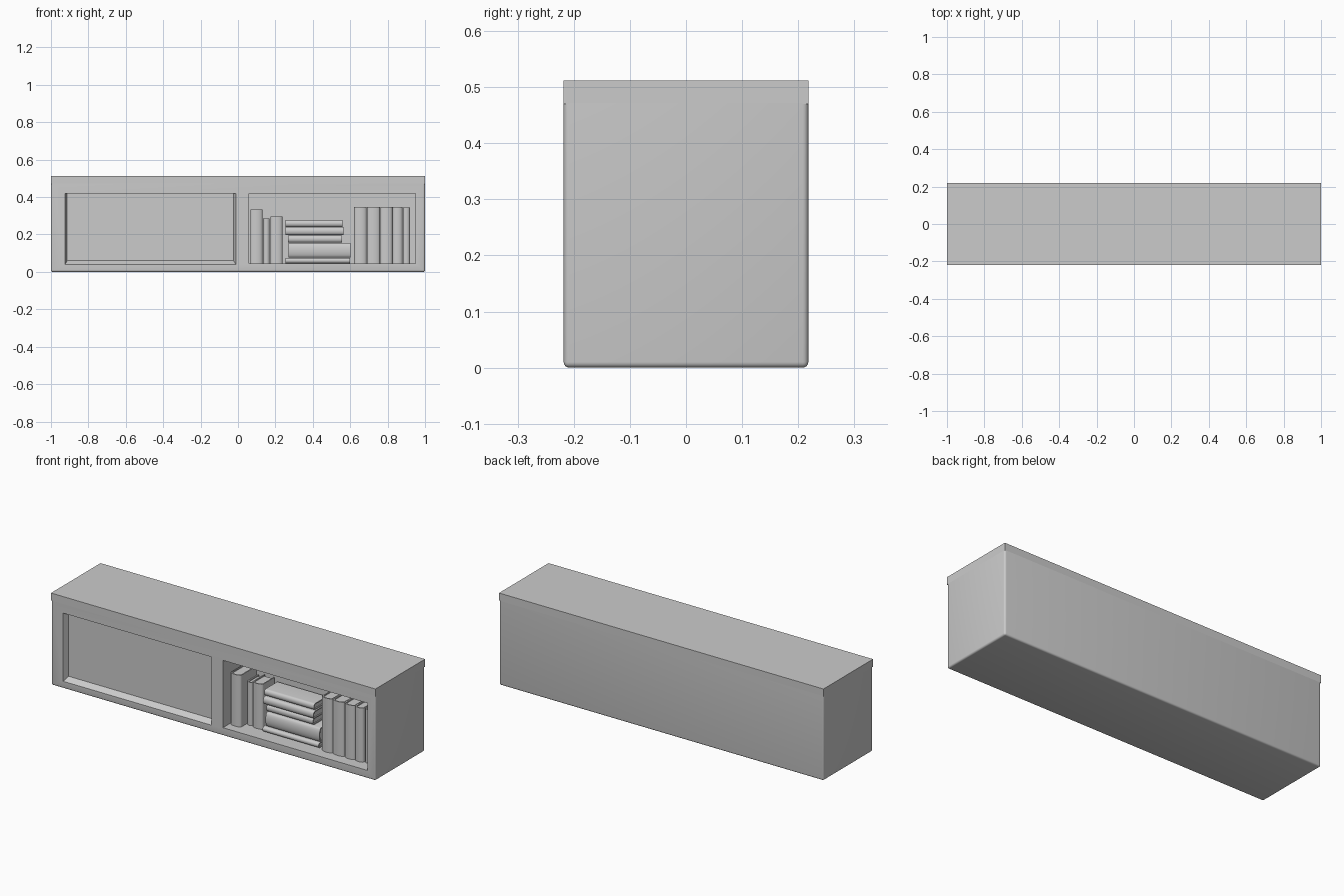
import bpy, bmesh, math
from mathutils import Vector

if "Cube" in bpy.data.objects:
    bpy.data.objects.remove(bpy.data.objects["Cube"])

FRONT, BACK = -0.218, 0.218


def new_object(name, bm):
    bmesh.ops.recalc_face_normals(bm, faces=bm.faces)
    mesh = bpy.data.meshes.new(name)
    bm.to_mesh(mesh)
    bm.free()
    obj = bpy.data.objects.new(name, mesh)
    bpy.context.collection.objects.link(obj)
    return obj


def activate(obj):
    bpy.ops.object.select_all(action='DESELECT')
    obj.select_set(True)
    bpy.context.view_layer.objects.active = obj


def smooth(obj):
    activate(obj)
    bpy.ops.object.shade_smooth_by_angle(angle=math.radians(35))


def box_bmesh(lo, hi):
    bm = bmesh.new()
    bmesh.ops.create_cube(bm, size=1)
    lo, hi = Vector(lo), Vector(hi)
    for v in bm.verts:
        v.co = (lo + hi) / 2 + v.co * (hi - lo)
    return bm


def cut_recess(obj, x0, x1, z0, z1, depth, side=0.0, sill=0.0):
    """Cut a rectangular recess whose back face can be smaller than its mouth."""
    bm = box_bmesh((x0, FRONT, z0), (x1, FRONT + depth, z1))
    cx = (x0 + x1) / 2
    for v in bm.verts:
        if v.co.y > FRONT + depth / 2:
            v.co.x += side if v.co.x < cx else -side
            v.co.z += sill if v.co.z < (z0 + z1) / 2 else 0
        else:
            v.co.y -= 0.05  # straight lead-in in front of the case
    # keep the mouth size exact on the front plane
    bmesh.ops.bisect_plane(bm, geom=bm.verts[:] + bm.edges[:] + bm.faces[:],
                           plane_co=(0, FRONT, 0), plane_no=(0, 1, 0))
    for v in bm.verts:
        if v.co.y < FRONT + depth / 2:
            v.co.x = x0 if v.co.x < cx else x1
            v.co.z = z0 if v.co.z < (z0 + z1) / 2 else z1
    cutter = new_object("recess_cutter", bm)
    cutter.hide_render = True
    mod = obj.modifiers.new("recess", 'BOOLEAN')
    mod.operation, mod.object, mod.solver = 'DIFFERENCE', cutter, 'EXACT'
    activate(obj)
    bpy.ops.object.modifier_apply(modifier=mod.name)
    bpy.data.objects.remove(cutter)


def book(name, t0, t1, a0, a1, front, back, lying=False):
    """U-shaped cover with a rounded spine, plus a recessed page block."""
    place = ((lambda t, y, a: (a, y, t)) if lying else (lambda t, y, a: (t, y, a)))
    mid, half = (t0 + t1) / 2, (t1 - t0) / 2 - 0.001
    cover, bulge, n = 0.006, 0.014, 10

    def arc(h, y):
        return [(mid - h * math.cos(math.pi * i / n),
                 y - bulge * math.sin(math.pi * i / n)) for i in range(n + 1)]

    outer = [(mid - half, back)] + arc(half, front + bulge) + [(mid + half, back)]
    inner = ([(mid - half + cover, back)] + arc(half - cover, front + bulge + cover)
             + [(mid + half - cover, back)])
    bm = bmesh.new()
    rings = [[bm.verts.new(place(t, y, a)) for t, y in prof]
             for a in (a0, a1) for prof in (outer, inner)]
    o0, i0, o1, i1 = rings
    for k in range(len(outer) - 1):
        for p, q in ((o0, i0), (o1, i1), (o0, o1), (i0, i1)):
            bm.faces.new((p[k], p[k + 1], q[k + 1], q[k]))
    for k in (0, -1):
        bm.faces.new((o0[k], o1[k], i1[k], i0[k]))
    smooth(new_object(name + "_cover", bm))
    lo = place(mid - half + cover, front + bulge, a0 + 0.006)
    hi = place(mid + half - cover, back - 0.006, a1 - 0.006)
    new_object(name + "_pages", box_bmesh(lo, hi))


# Case body with rounded bottom and corner edges
bm = box_bmesh((-1, FRONT, 0), (1, BACK, 0.472))
edges = [e for e in bm.edges if min(v.co.z for v in e.verts) < 0.01]
bmesh.ops.bevel(bm, geom=edges, offset=0.01, segments=4, profile=0.5, affect='EDGES')
case = new_object("case_body", bm)
# Shallow panel on the left, open shelf on the right
cut_recess(case, -0.925, -0.012, 0.04, 0.42, 0.03, side=0.012, sill=0.02)
cut_recess(case, 0.06, 0.95, 0.045, 0.42, 0.22)
smooth(case)

# Top slab with sharp edges
new_object("top_slab", box_bmesh((-1, FRONT, 0.47), (1, BACK, 0.512)))

# Upright books: left edge, right edge, top, distance behind the front
upright = [
    (0.065, 0.132, 0.333, 0.05), (0.134, 0.170, 0.285, 0.10), (0.172, 0.238, 0.296, 0.09),
    (0.620, 0.688, 0.346, 0.06), (0.688, 0.760, 0.346, 0.06), (0.760, 0.826, 0.346, 0.06),
    (0.826, 0.880, 0.346, 0.06), (0.880, 0.920, 0.344, 0.07),
]
for i, (x0, x1, top, d) in enumerate(upright, 1):
    book(f"upright_book_{i}", x0, x1, 0.045, top, FRONT + d, FRONT + 0.2)

# Stacked books: bottom, top, left end, right end, distance behind the front
stack = [
    (0.045, 0.076, 0.255, 0.600, 0.070), (0.076, 0.156, 0.270, 0.602, 0.075),
    (0.156, 0.196, 0.268, 0.555, 0.085), (0.196, 0.240, 0.255, 0.565, 0.075),
    (0.240, 0.278, 0.255, 0.560, 0.085),
]
for i, (z0, z1, x0, x1, d) in enumerate(stack, 1):
    book(f"stacked_book_{i}", z0, z1, x0, x1, FRONT + d, FRONT + 0.2, lying=True)
